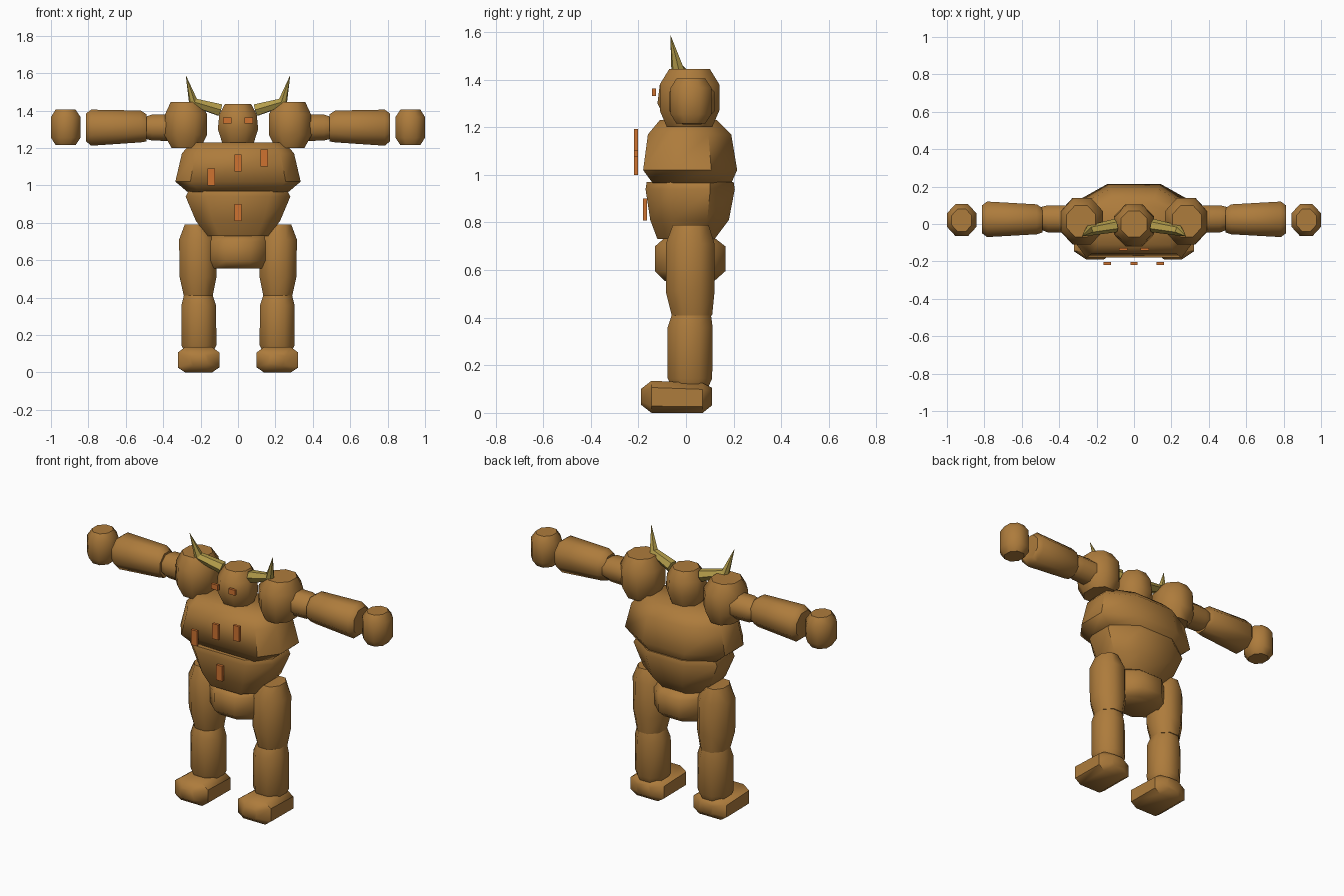
import bpy, bmesh, math
from mathutils import Vector

cube = bpy.data.objects.get("Cube")
if cube:
    bpy.data.objects.remove(cube, do_unlink=True)


def material(name, rgb):
    m = bpy.data.materials.new(name)
    m.use_nodes = True
    m.diffuse_color = (*rgb, 1)
    m.node_tree.nodes["Principled BSDF"].inputs["Base Color"].default_value = (*rgb, 1)
    return m


BROWN = material("brown_clay", (0.42, 0.2, 0.045))
ORANGE = material("orange_glow", (0.62, 0.17, 0.03))
HORN = material("horn_yellow", (0.46, 0.34, 0.07))


def skin(name, rings, mat, smooth=True):
    """Join equal rings of points into a closed, capped tube."""
    bm = bmesh.new()
    loops = [[bm.verts.new(p) for p in ring] for ring in rings]
    n = len(loops[0])
    for a, b in zip(loops, loops[1:]):
        for i in range(n):
            j = (i + 1) % n
            bm.faces.new((a[i], a[j], b[j], b[i]))
    bm.faces.new(loops[0])
    bm.faces.new(loops[-1])
    bmesh.ops.recalc_face_normals(bm, faces=bm.faces)
    mesh = bpy.data.meshes.new(name)
    bm.to_mesh(mesh)
    bm.free()
    mesh.materials.append(mat)
    ob = bpy.data.objects.new(name, mesh)
    bpy.context.collection.objects.link(ob)
    if smooth:
        bpy.ops.object.select_all(action='DESELECT')
        ob.select_set(True)
        bpy.context.view_layer.objects.active = ob
        bpy.ops.object.shade_smooth_by_angle(angle=math.radians(50))
    return ob


def loft(name, axis, sections, sign=1, flats=(.42, .42, .42)):
    """Eight-sided body; a section is (position, u0, u1, v0, v1).
    flats = share of the low, high and side edges left straight."""
    low, high, side = flats
    rings = []
    for pos, u0, u1, v0, v1 in sections:
        cu, hu = (u0 + u1) / 2, (u1 - u0) / 2
        cv, hv = (v0 + v1) / 2, (v1 - v0) / 2
        uv = [(-low, -1), (low, -1), (1, -side), (1, side),
              (high, 1), (-high, 1), (-1, side), (-1, -side)]
        ring = []
        for a, b in uv:
            u, v = cu + a * hu, cv + b * hv
            p = {'z': (u, v, pos), 'x': (pos, u, v), 'y': (u, pos, v)}[axis]
            ring.append((p[0] * sign, p[1], p[2]))
        rings.append(ring)
    return skin(name, rings, BROWN)


def plate(name, x, y, z, w, d, h):
    def ring(zz):
        return [(x + a * w / 2, y + b * d / 2, zz)
                for a, b in ((-1, -1), (1, -1), (1, 1), (-1, 1))]
    skin(name, [ring(z - h / 2), ring(z + h / 2)], ORANGE, smooth=False)


# Torso
loft("chest", 'z', [(.965, -.27, .27, -.14, .19), (1.02, -.335, .335, -.18, .215),
                    (1.17, -.3, .3, -.16, .19), (1.23, -.25, .25, -.11, .13)],
     flats=(.76, .42, .45))
loft("abdomen", 'z', [(.73, -.165, .165, -.12, .12), (.81, -.225, .225, -.15, .18),
                      (.94, -.28, .28, -.17, .205), (.97, -.265, .265, -.165, .2)],
     flats=(.6, .45, .45))
loft("pelvis", 'z', [(.555, -.14, .14, -.09, .12), (.595, -.16, .16, -.13, .165),
                     (.7, -.165, .165, -.13, .165), (.735, -.145, .145, -.09, .12)])
loft("head", 'z', [(1.23, -.085, .085, -.085, .08), (1.3, -.108, .108, -.12, .105),
                   (1.38, -.1, .1, -.11, .1), (1.435, -.07, .07, -.07, .07)])

# Limbs, both sides
for side, s in (("left", 1), ("right", -1)):
    loft(side + "_shoulder", 'z', [(1.2, .2, .355, -.08, .11), (1.27, .165, .395, -.11, .14),
                                   (1.38, .165, .39, -.11, .14), (1.445, .205, .36, -.07, .1)], s)
    loft(side + "_upper_arm", 'x', [(.3, -.045, .1, 1.235, 1.38), (.46, -.045, .1, 1.24, 1.378),
                                    (.5, -.03, .09, 1.25, 1.365)], s)
    loft(side + "_forearm", 'x', [(.49, -.045, .085, 1.235, 1.38), (.52, -.055, .105, 1.23, 1.4),
                                  (.785, -.07, .12, 1.212, 1.405), (.812, -.05, .1, 1.235, 1.385)], s)
    loft(side + "_hand", 'z', [(1.215, .868, .975, -.04, .08), (1.255, .842, 1, -.065, .107),
                               (1.365, .842, 1, -.065, .107), (1.405, .868, .975, -.04, .08)], s)
    loft(side + "_thigh", 'z', [(.41, .135, .29, -.06, .11), (.51, .115, .312, -.085, .12),
                                (.71, .115, .315, -.085, .12), (.79, .17, .285, -.055, .095)], s)
    loft(side + "_shin", 'z', [(.1, .14, .28, -.055, .09), (.145, .115, .302, -.077, .11),
                               (.36, .118, .302, -.077, .112), (.41, .135, .29, -.06, .105)], s)
    loft(side + "_foot", 'y', [(-.19, .162, .255, .035, .1), (-.145, .1, .322, 0, .135),
                               (.07, .1, .322, 0, .125), (.11, .162, .255, .032, .105)],
         s, flats=(.65, .65, .58))

    # Horn: sideways spike that bends up to a point
    path = [Vector((.097, -.008, 1.403)), Vector((.24, -.035, 1.445)), Vector((.278, -.065, 1.585))]
    rings = []
    for i, (p, r) in enumerate(zip(path, (.036, .028, .001))):
        t = path[min(i + 1, 2)] - path[max(i - 1, 0)]
        q = t.to_track_quat('Z', 'Y')
        ring = []
        for k in range(6):
            a = math.tau * k / 6
            v = p + q @ Vector((r * math.cos(a), r * math.sin(a), 0))
            ring.append((v.x * s, v.y, v.z))
        rings.append(ring)
    skin(side + "_horn", rings, HORN, smooth=False)
    plate(side + "_eye", .058 * s, -.135, 1.347, .044, .016, .032)

# Glowing marks held in front of the torso
for name, x, y, z in (("left_chest_mark", .14, -.21, 1.147), ("middle_chest_mark", 0, -.21, 1.12),
                      ("right_chest_mark", -.143, -.21, 1.045), ("belly_mark", 0, -.172, .855)):
    plate(name, x, y, z, .04, .016, .092)
